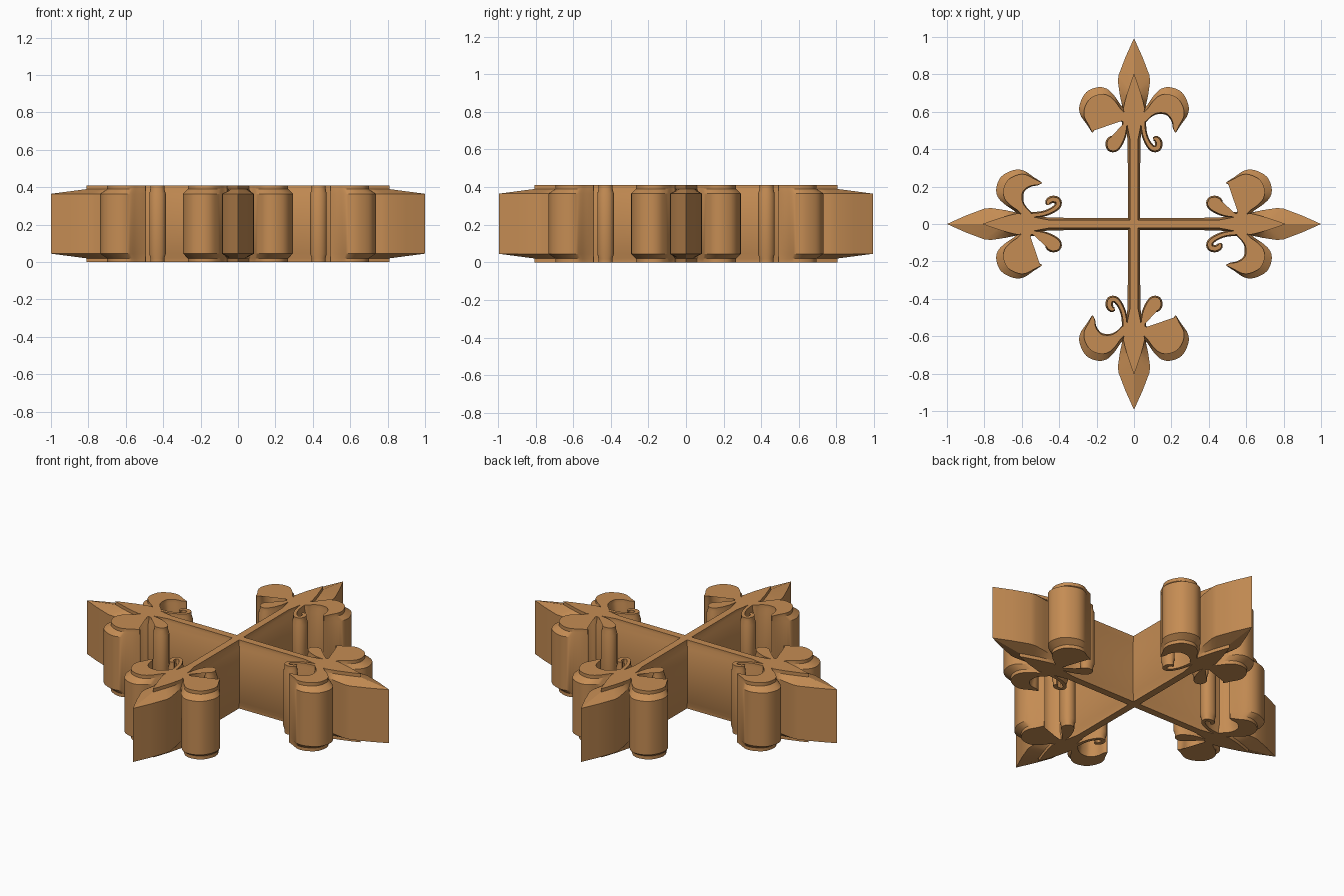
import bpy, bmesh, math
from mathutils import Vector, Matrix, geometry

cube = bpy.data.objects.get("Cube")
if cube:
    bpy.data.objects.remove(cube, do_unlink=True)

TOP = 0.41
LEDGE, SHOULDER = 0.02, 0.045
parts = []

bronze = bpy.data.materials.new("warm bronze")
bronze.use_nodes = True
COLOR = (0.56, 0.265, 0.088, 1)
bronze.diffuse_color = COLOR
bronze.node_tree.nodes["Principled BSDF"].inputs["Base Color"].default_value = COLOR


def smooth(points, steps=4):
    """Rounded open curve through the points."""
    pts = [Vector(p) for p in points]
    pts = [2 * pts[0] - pts[1]] + pts + [2 * pts[-1] - pts[-2]]
    out = []
    for a, b, c, d in zip(pts, pts[1:], pts[2:], pts[3:]):
        for i in range(steps):
            t = i / steps
            out.append(b + 0.5 * t * ((c - a) + t * (2 * a - 5 * b + 4 * c - d
                                                  + t * (3 * (b - c) + d - a))))
    return out + [pts[-2]]


def slab(name, outer, inner, turn, mirror=1):
    """Upright prism whose rims step in to the inner outline at both ends."""
    bm = bmesh.new()
    layers = [(inner, 0), (inner, LEDGE), (outer, SHOULDER),
              (outer, TOP - SHOULDER), (inner, TOP - LEDGE), (inner, TOP)]
    rings = [[bm.verts.new((p[0], p[1] * mirror, z)) for p in loop] for loop, z in layers]
    n = len(outer)
    for low, high in zip(rings, rings[1:]):
        for i in range(n):
            j = (i + 1) % n
            bm.faces.new((low[i], low[j], high[j], high[i]))
    caps = [bm.faces.new(rings[0]), bm.faces.new(rings[-1])]
    bmesh.ops.triangulate(bm, faces=caps)
    bmesh.ops.recalc_face_normals(bm, faces=bm.faces)
    bm.transform(Matrix.Rotation(turn * math.pi / 2, 4, "Z"))
    bm.transform(Matrix.Diagonal((1, 0.993, 1, 1)))
    mesh = bpy.data.meshes.new(name)
    bm.to_mesh(mesh)
    bm.free()
    mesh.materials.append(bronze)
    obj = bpy.data.objects.new(name, mesh)
    bpy.context.collection.objects.link(obj)
    parts.append(obj)


def ribbon(name, left, right, inset_left, inset_right, turn, mirror):
    """Slab between two matching edge curves, with its own rim width on each."""
    top_left = [a.lerp(b, inset_left) for a, b in zip(left, right)]
    top_right = [b.lerp(a, inset_right) for a, b in zip(left, right)]
    slab(name, left + right[::-1], top_left + top_right[::-1], turn, mirror)


def both_sides(half):
    """Closed outline from the tip, down one side and back up the other."""
    return half + [(u, -v) for u, v in half[-2:0:-1]]


# Shaft and pointed blade in one outline, mitred at the centre
blade_outer = both_sides([(1, 0), (0.9, 0.045), (0.8, 0.083), (0.765, 0.086), (0.69, 0.075),
                          (0.63, 0.062), (0.55, 0.048), (0.45, 0.034), (0.032, 0.032), (0, 0)])
blade_inner = both_sides([(0.81, 0), (0.77, 0.015), (0.73, 0.028), (0.71, 0.035), (0.67, 0.046),
                          (0.62, 0.058), (0.55, 0.040), (0.45, 0.021), (0.022, 0.022), (0, 0)])

# Side petal: outside and inside edges, meeting at the drooping tip
petal_out = smooth([(0.60, 0.03), (0.64, 0.07), (0.69, 0.105), (0.728, 0.145), (0.736, 0.195),
                    (0.71, 0.255), (0.645, 0.29), (0.59, 0.288), (0.54, 0.255), (0.495, 0.226)])
petal_in = smooth([(0.53, 0.03), (0.55, 0.065), (0.57, 0.085), (0.587, 0.112), (0.592, 0.14),
                   (0.588, 0.17), (0.57, 0.19), (0.545, 0.203), (0.515, 0.208), (0.492, 0.220)])

# Curl: centre line with half width, ending in a small bulb
curl_path = smooth([(0.58, 0.045, 0.018), (0.50, 0.052, 0.016), (0.445, 0.070, 0.016),
                    (0.408, 0.098, 0.018), (0.410, 0.126, 0.020), (0.438, 0.132, 0.020),
                    (0.458, 0.119, 0.017), (0.457, 0.103, 0.009)])
curl_out, curl_in = [], []
for i, p in enumerate(curl_path):
    ahead = curl_path[min(i + 1, len(curl_path) - 1)] - curl_path[max(i - 1, 0)]
    side = Vector((-ahead.y, ahead.x)).normalized() * p.z
    curl_out.append(p.xy - side)
    curl_in.append(p.xy + side)

for turn, arm in enumerate(("left", "back", "right", "front")):
    slab(arm + "_shaft_and_blade", blade_outer, blade_inner, turn)
    for mirror, side in ((1, "a"), (-1, "b")):
        ribbon(f"{arm}_petal_{side}", petal_out, petal_in, 0.26, 0.05, turn, mirror)
        ribbon(f"{arm}_curl_{side}", curl_out, curl_in, 0.2, 0.2, turn, mirror)

# Rounded sides with crisp rims
bpy.ops.object.select_all(action="DESELECT")
for obj in parts:
    obj.select_set(True)
bpy.context.view_layer.objects.active = parts[0]
bpy.ops.object.shade_smooth_by_angle(angle=math.radians(30))
